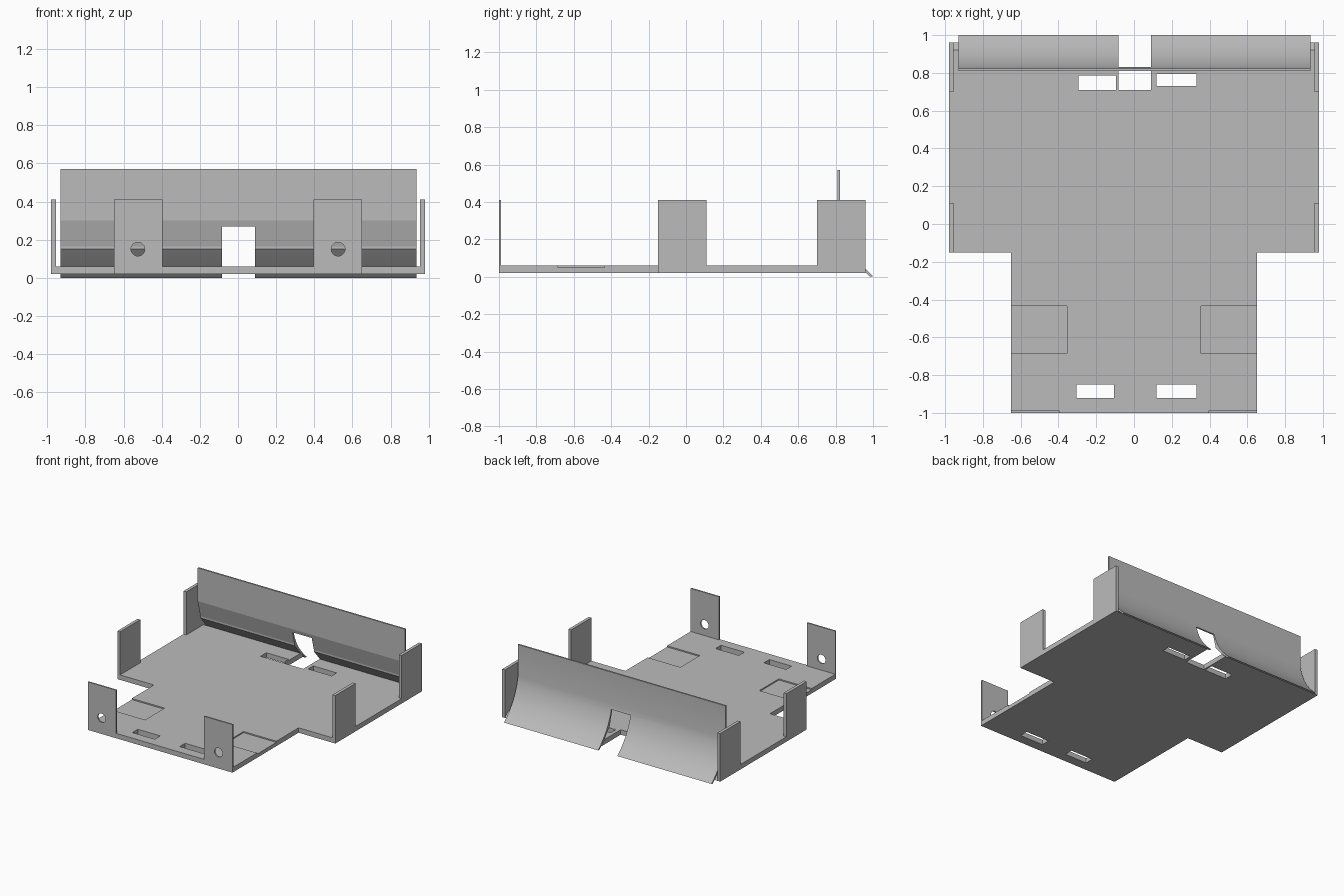
import bpy
import bmesh
from mathutils import Matrix, Vector

if "Cube" in bpy.data.objects:
    bpy.data.objects.remove(bpy.data.objects["Cube"], do_unlink=True)

grey = bpy.data.materials.new("sheet_grey")
grey.use_nodes = True
grey.diffuse_color = (0.5, 0.5, 0.5, 1)
grey.node_tree.nodes["Principled BSDF"].inputs["Base Color"].default_value = (0.5, 0.5, 0.5, 1)


def finish(name, bm):
    bmesh.ops.recalc_face_normals(bm, faces=bm.faces)
    mesh = bpy.data.meshes.new(name)
    bm.to_mesh(mesh)
    bm.free()
    mesh.materials.append(grey)
    ob = bpy.data.objects.new(name, mesh)
    bpy.context.collection.objects.link(ob)
    return ob


def box(name, x, y, z):
    bm = bmesh.new()
    size = Vector((x[1] - x[0], y[1] - y[0], z[1] - z[0]))
    centre = Vector((sum(x), sum(y), sum(z))) / 2
    bmesh.ops.create_cube(bm, size=1, matrix=Matrix.Translation(centre) @ Matrix.Diagonal(size).to_4x4())
    return finish(name, bm)


def extrude_x(name, profile, x0, x1):
    """Extrude a (y, z) profile from x0 to x1."""
    bm = bmesh.new()
    face = bm.faces.new([bm.verts.new((x0, y, z)) for y, z in profile])
    out = bmesh.ops.extrude_face_region(bm, geom=[face])
    verts = [g for g in out["geom"] if isinstance(g, bmesh.types.BMVert)]
    bmesh.ops.translate(bm, verts=verts, vec=(x1 - x0, 0, 0))
    return finish(name, bm)


def cut(ob, cutter):
    mod = ob.modifiers.new("cut", 'BOOLEAN')
    mod.operation = 'DIFFERENCE'
    mod.solver = 'EXACT'
    mod.object = cutter
    bpy.context.view_layer.objects.active = ob
    bpy.ops.object.modifier_apply(modifier=mod.name)
    bpy.data.objects.remove(cutter, do_unlink=True)


# T-shaped base plate with a chamfered rear edge
plate = extrude_x("base_plate", [(-1, 0.02), (0.96, 0.02), (0.92, 0.06), (-1, 0.06)], -0.98, 0.98)
for s in (-1, 1):
    cut(plate, box("corner_cutter", sorted((s * 0.65, s * 1.2)), (-1.2, -0.15), (-0.2, 0.3)))
    # Shallow recess open to the side edge
    cut(plate, box("recess_cutter", sorted((s * 0.355, s * 0.7)), (-0.685, -0.435), (0.05, 0.3)))

# Strap slots
for x, y in (((-0.295, -0.095), (0.71, 0.785)), ((0.12, 0.33), (0.73, 0.795)),
             ((-0.305, -0.105), (-0.92, -0.85)), ((0.12, 0.33), (-0.92, -0.85))):
    cut(plate, box("slot_cutter", x, y, (-0.2, 0.3)))

# Curved rear flap
inner = [(0.81, 0.57), (0.81, 0.30), (0.845, 0.165), (0.845, 0.15), (0.92, 0.062), (0.985, 0)]
outer = [(1.0, 0.003), (0.965, 0.036), (0.93, 0.075), (0.895, 0.121), (0.868, 0.168),
         (0.846, 0.22), (0.832, 0.265), (0.823, 0.31), (0.823, 0.57)]
flap = extrude_x("rear_flap", inner + outer, -0.93, 0.935)

# Cable opening through the plate and the flap
for part in (plate, flap):
    cut(part, box("opening_cutter", (-0.083, 0.09), (0.71, 1.2), (-0.2, 0.27)))

# Upright tabs
for side, s in (("right", -1), ("left", 1)):
    across = sorted((s * 0.955, s * 0.98))
    box(side + "_rear_tab", across, (0.70, 0.96), (0.02, 0.41))
    box(side + "_middle_tab", across, (-0.15, 0.11), (0.02, 0.41))
    tab = box(side + "_front_tab", sorted((s * 0.395, s * 0.65)), (-1, -0.988), (0.02, 0.41))
    bm = bmesh.new()
    bmesh.ops.create_cone(bm, cap_ends=True, segments=32, radius1=0.036, radius2=0.036, depth=0.2,
                          matrix=Matrix.Translation((s * 0.525, -1, 0.15)) @ Matrix.Rotation(1.5708, 4, 'X'))
    cut(tab, finish("hole_cutter", bm))

# Smooth the outside of the flap
bpy.ops.object.select_all(action='DESELECT')
flap.select_set(True)
bpy.context.view_layer.objects.active = flap
bpy.ops.object.shade_smooth_by_angle(angle=0.25)
